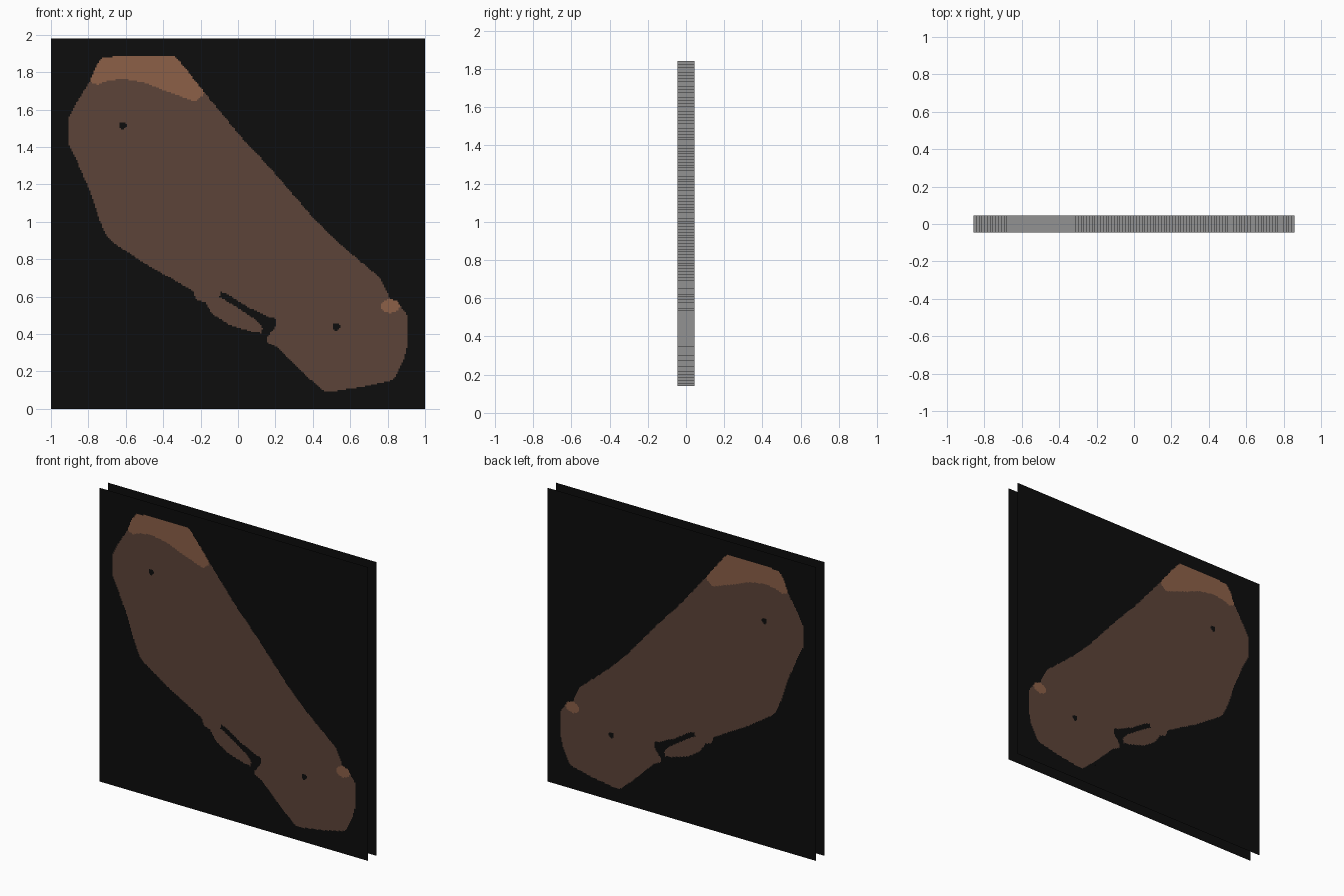
import bpy, bmesh, math

if "Cube" in bpy.data.objects:
    bpy.data.objects.remove(bpy.data.objects["Cube"])

HALF_GAP = 0.045           # panels sit at y = -/+ this
WIDTH, HEIGHT = 2.0, 1.98
RIM_SCALE = 0.948          # the rim is slightly smaller than the painted shape

# Painted body outline (x, z), with the open slit on the lower side
BODY = [(-.72, 1.88), (-.58, 1.89), (-.34, 1.89), (-.28, 1.82), (-.17, 1.68), (.02, 1.45),
        (.17, 1.29), (.36, 1.07), (.44, .98), (.57, .86), (.76, .70), (.80, .62), (.81, .59),
        (.87, .55), (.905, .50), (.91, .36), (.89, .27), (.83, .155), (.68, .12), (.49, .09),
        (.45, .10), (.33, .21), (.21, .33), (.155, .355), (.16, .385), (.20, .44), (.205, .48),
        (.155, .495), (.04, .55), (-.05, .61), (-.09, .625), (-.10, .60), (-.04, .565),
        (.09, .48), (.13, .435), (.125, .405), (.065, .415), (-.05, .45), (-.14, .51),
        (-.175, .57), (-.225, .585), (-.24, .63), (-.36, .70), (-.47, .76), (-.67, .89),
        (-.705, .93), (-.74, 1.01), (-.79, 1.16), (-.865, 1.335), (-.905, 1.415),
        (-.91, 1.55), (-.87, 1.625), (-.79, 1.755), (-.765, 1.82), (-.735, 1.87)]
# Light end patch, clipped by the body outline
CAP = [(-.80, 1.75), (-.75, 1.735), (-.69, 1.755), (-.615, 1.765), (-.5, 1.745), (-.39, 1.70),
       (-.23, 1.645), (-.195, 1.67), (-.17, 1.70), (0, 2), (-1, 2)]
HOLES = [(-.615, 1.515), (.525, .44)]


def material(name, r, g, b):
    m = bpy.data.materials.new(name)
    m.diffuse_color = (r, g, b, 1)
    m.use_nodes = True
    m.node_tree.nodes["Principled BSDF"].inputs["Base Color"].default_value = m.diffuse_color
    return m


MATS = [material("black background", .004, .004, .004),
        material("dark brown", .108, .057, .040),
        material("light brown", .265, .118, .064)]
GREY = material("rim grey", .29, .29, .29)


def inside(poly, x, z):
    hit = False
    for (x1, z1), (x2, z2) in zip(poly, poly[1:] + poly[:1]):
        if (z1 > z) != (z2 > z) and x < x1 + (z - z1) * (x2 - x1) / (z2 - z1):
            hit = not hit
    return hit


def colour_at(x, z):
    """0 background, 1 body, 2 light patches"""
    if ((x - .815) / .05) ** 2 + ((z - .55) / .036) ** 2 < 1:
        return 2
    if any(math.hypot(x - hx, z - hz) < .02 for hx, hz in HOLES):
        return 0
    if not inside(BODY, x, z):
        return 0
    return 2 if inside(CAP, x, z) else 1


def sample(n):
    dx, dz = WIDTH / n, HEIGHT / n
    return [[colour_at(-1 + (i + .5) * dx, (j + .5) * dz) for i in range(n)]
            for j in range(n)]


def quad(bm, pts, mat=0):
    bm.faces.new([bm.verts.new(p) for p in pts]).material_index = mat


def finish(bm, name, mats):
    bmesh.ops.remove_doubles(bm, verts=bm.verts, dist=1e-5)
    me = bpy.data.meshes.new(name)
    bm.to_mesh(me)
    bm.free()
    for m in mats:
        me.materials.append(m)
    bpy.context.collection.objects.link(bpy.data.objects.new(name, me))


# Front and back panels: each row is split into runs of one colour
N = 256
rows = sample(N)
for name, y in (("front_panel", -HALF_GAP), ("back_panel", HALF_GAP)):
    bm = bmesh.new()
    for j, row in enumerate(rows):
        z0, z1 = j * HEIGHT / N, (j + 1) * HEIGHT / N
        start = 0
        for i in range(1, N + 1):
            if i == N or row[i] != row[start]:
                x0, x1 = -1 + start * WIDTH / N, -1 + i * WIDTH / N
                pts = [(x0, y, z0), (x1, y, z0), (x1, y, z1), (x0, y, z1)]
                quad(bm, pts if y < 0 else pts[::-1], row[start])
                start = i
    finish(bm, name, MATS)

# Stepped rim between the panels, following the body outline
M = 128
mask = sample(M)
bm = bmesh.new()


def rim_quad(a, b):
    """Strip from grid corner a to b, across the gap"""
    (xa, za), (xb, zb) = [((-1 + i * WIDTH / M) * RIM_SCALE,
                           HEIGHT / 2 + (k * HEIGHT / M - HEIGHT / 2) * RIM_SCALE)
                          for i, k in (a, b)]
    h = HALF_GAP - .0005
    quad(bm, [(xa, -h, za), (xb, -h, zb), (xb, h, zb), (xa, h, za)])


for j in range(1, M - 1):
    for i in range(1, M - 1):
        if mask[j][i]:
            if not mask[j][i + 1]:
                rim_quad((i + 1, j), (i + 1, j + 1))
            if not mask[j][i - 1]:
                rim_quad((i, j + 1), (i, j))
            if not mask[j + 1][i]:
                rim_quad((i, j + 1), (i + 1, j + 1))
            if not mask[j - 1][i]:
                rim_quad((i + 1, j), (i, j))
# Every strip faces away from the body
for f in bm.faces:
    f.normal_update()
    c = f.calc_center_median() + f.normal * .004
    i = int((c.x / RIM_SCALE + 1) * M / WIDTH)
    k = int(((c.z - HEIGHT / 2) / RIM_SCALE + HEIGHT / 2) * M / HEIGHT)
    if mask[k][i]:
        f.normal_flip()
finish(bm, "outline_rim", [GREY])
